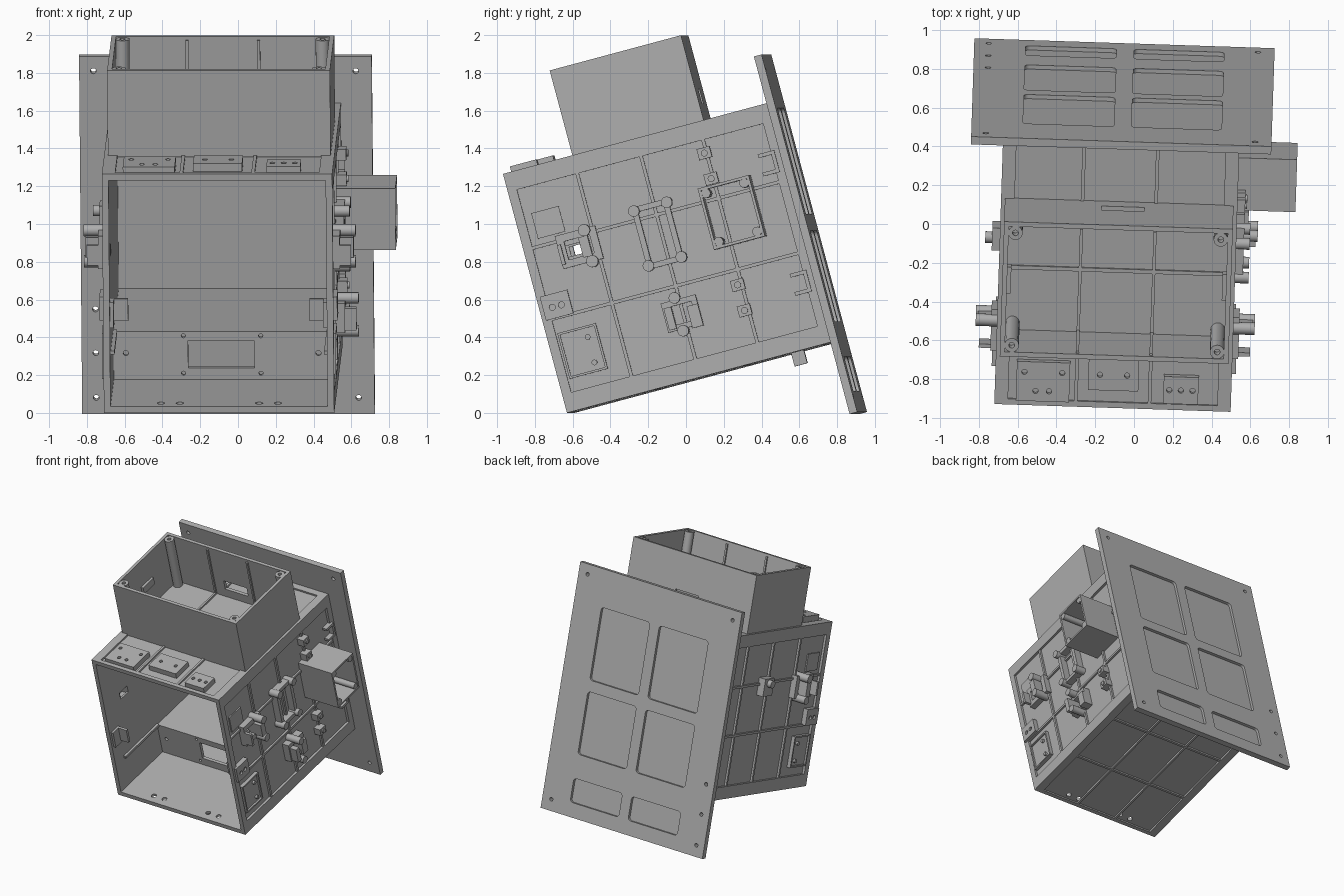
import bpy, bmesh, math
from mathutils import Matrix, Vector

if "Cube" in bpy.data.objects:
    bpy.data.objects.remove(bpy.data.objects["Cube"], do_unlink=True)

grey = bpy.data.materials.new("machine grey")
grey.use_nodes = True
grey.diffuse_color = (0.42, 0.42, 0.42, 1)
grey.node_tree.nodes["Principled BSDF"].inputs["Base Color"].default_value = (0.42, 0.42, 0.42, 1)

# The housing leans back and is turned slightly; parts are laid out square to it
PLACE = (Matrix.Translation((-0.1, -0.61, 0)) @ Matrix.Rotation(math.radians(-1.9), 4, 'Z')
         @ Matrix.Rotation(math.radians(15), 4, 'X'))
W, D, H = 0.61, 1.45, 1.31      # half width, depth, height
SKIN = 0.59                     # recessed panel level
TURN = {'u': Matrix.Rotation(math.pi / 2, 4, 'Y'),
        'v': Matrix.Rotation(math.pi / 2, 4, 'X'), 'w': Matrix()}


class Part:
    """Collects blocks and cylinders into one named mesh."""
    def __init__(self, side=1):
        self.bm, self.side = bmesh.new(), side

    def box(self, u, v, w, round_v=0):
        c = Vector([(a + b) / 2 for a, b in (u, v, w)])
        s = Vector([abs(b - a) for a, b in (u, v, w)])
        c.x *= self.side
        r = bmesh.ops.create_cube(self.bm, size=1, matrix=Matrix.Translation(c) @ Matrix.Diagonal((*s, 1)))
        if round_v:
            edges = {e for p in r["verts"] for e in p.link_edges
                     if abs((e.verts[0].co - e.verts[1].co).y) > s.y / 2}
            bmesh.ops.bevel(self.bm, geom=list(edges), offset=round_v, segments=4, profile=0.5, affect='EDGES')
        return self

    def rod(self, axis, centre, radius, length, sides=20):
        c = Vector(centre)
        c.x *= self.side
        bmesh.ops.create_cone(self.bm, cap_ends=True, segments=sides, radius1=radius, radius2=radius,
                              depth=length, matrix=Matrix.Translation(c) @ TURN[axis])
        return self

    def ring(self, u, v, w, t):
        """Rectangular frame lying in the side plane."""
        self.box(u, v, (w[0], w[0] + t)).box(u, v, (w[1] - t, w[1]))
        inner = (w[0] + t, w[1] - t)
        return self.box(u, (v[0], v[0] + t), inner).box(u, (v[1] - t, v[1]), inner)

    def make(self, name, cutter=None):
        mesh = bpy.data.meshes.new(name)
        bmesh.ops.recalc_face_normals(self.bm, faces=self.bm.faces)
        self.bm.to_mesh(mesh)
        self.bm.free()
        mesh.materials.append(grey)
        ob = bpy.data.objects.new(name, mesh)
        bpy.context.collection.objects.link(ob)
        ob.matrix_world = PLACE
        if cutter:
            cut = cutter.make(name + "_cutter")
            cut.hide_render = True
            mod = ob.modifiers.new("holes", 'BOOLEAN')
            mod.operation, mod.solver, mod.object = 'DIFFERENCE', 'EXACT', cut
            bpy.context.view_layer.update()
            ob.data = bpy.data.meshes.new_from_object(ob.evaluated_get(bpy.context.evaluated_depsgraph_get()))
            ob.modifiers.clear()
            bpy.data.objects.remove(cut, do_unlink=True)
        bpy.context.view_layer.objects.active = ob
        ob.select_set(True)
        bpy.ops.object.shade_smooth_by_angle(angle=math.radians(30))
        ob.select_set(False)
        return ob


THIRDS = (-0.19, 0.19)
SIDE_V, SIDE_W = (0.38, 0.73, 1.07), (0.5, 0.89)

# Side walls with raised border and ribs
for side, tag in ((1, "left"), (-1, "right")):
    slot = Part(side).box((0.5, 0.7), (0.22, 0.28), (0.795, 0.855))
    for v in (0.22, 0.28):
        slot.rod('u', (0.6, v, 0.825), 0.03, 0.25)
    Part(side).box((0.575, SKIN), (0, D), (0, H)).make(tag + "_wall", Part(side).box(
        (0.5, 0.7), (0.2, 0.3), (0.795, 0.855), 0))
    p = Part(side)
    slot.bm.free()
    p.box((SKIN, W), (0, D), (0, 0.1)).box((SKIN, W), (0, D), (1.21, H))
    p.box((SKIN, W), (0, 0.05), (0.1, 1.21)).box((SKIN, W), (1.4, D), (0.1, 1.21))
    for v in SIDE_V:
        p.box((SKIN, 0.607), (v - 0.009, v + 0.009), (0.1, 1.21))
    for w in SIDE_W:
        p.box((SKIN, 0.606), (0.05, 1.4), (w - 0.009, w + 0.009))
    p.make(tag + "_wall_ribs")

# Floor, roof and back panel
drains = Part()
for u in (-0.31, -0.21, 0.21, 0.31):
    drains.rod('w', (u, 0.07, 0.02), 0.02, 0.2)
Part().box((-0.575, 0.575), (0, D), (0.015, 0.035)).make("floor", drains)
Part().box((-0.575, 0.575), (0, D), (H - 0.035, H - 0.015)).make("roof")
Part().box((-0.575, 0.575), (D - 0.03, D - 0.002), (0.035, H - 0.035)).make("back_panel")
for name, low, high, cross in (("floor_ribs", 0, 0.015, (0.48, 0.97)), ("roof_ribs", H - 0.015, H, ())):
    p = Part()
    for s in (-1, 1):
        p.box((s * 0.54, s * 0.59), (0, D), (low, high))
        p.box((s * 0.19 - 0.009, s * 0.19 + 0.009), (0.03, 1.4), (low, high))
    for v0, v1 in [(0, 0.03), (1.4, D)] + [(c - 0.009, c + 0.009) for c in cross]:
        p.box((-0.54, 0.54), (v0, v1), (low, high))
    p.make(name)
Part().box((-0.04, 0.04), (1.21, 1.28), (-0.07, 0.02)).make("bottom_foot")

# Inner divider, shelf and front tabs
window = Part().box((-0.18, 0.17), (0.4, 0.7), (0.1, 0.25))
for s in (-1, 1):
    window.rod('v', (s * 0.51, 0.56, 0.18), 0.014, 0.2)
    for w in (0.07, 0.275):
        window.rod('v', (s * 0.205, 0.56, w), 0.011, 0.2)
Part().box((-0.575, 0.575), (0.55, 0.575), (0.035, 0.3)).make("divider", window)
Part().box((-0.575, 0.575), (0.575, D - 0.03), (0.28, 0.3)).make("shelf")
p = Part()
for s in (-1, 1):
    p.box((s * 0.575, s * 0.48), (0.09, 0.11), (0.48, 0.6))
    p.box((s * 0.575, s * 0.555), (0.02, 0.11), (0.46, 0.6))
    p.box((s * 0.575, s * 0.555), (0.11, 0.55), (0.29, 0.31))
p.make("front_tabs")

# Open hopper on the roof
A, V0, V1, TOP, T = 0.59, 0.38, 1.1, 1.775, 0.025
p = Part().box((-A, A), (V0, V0 + T), (H - 0.01, TOP))
for s in (-1, 1):
    p.box((s * A, s * (A - T)), (V0 + T, V1 - T), (H - 0.01, TOP))
p.box((-A + T, A - T), (V0 + T, V1 - T), (H - 0.01, H + 0.015)).make("hopper")
Part().box((-A, A), (V1 - T, V1), (H - 0.01, TOP)).make(
    "hopper_back", Part().box((-0.09, 0.13), (1, 1.2), (1.4, 1.48)))
p = Part()
for u in THIRDS:
    p.box((u - 0.008, u + 0.008), (V0 + T, V1 - T), (H + 0.01, H + 0.03))
    for v0, v1 in ((V0 + T, V0 + T + 0.012), (V1 - T - 0.012, V1 - T)):
        p.box((u - 0.008, u + 0.008), (v0, v1), (H + 0.03, TOP - 0.02))
p.box((-A + T, A - T), (0.73, 0.75), (H + 0.01, H + 0.028))
for s in (-1, 1):
    p.box((s * 0.565, s * 0.545), (0.66, 0.8), (1.5, 1.56))
p.make("hopper_ribs")
posts, bores = Part(), Part()
for u in (-0.53, 0.53):
    for v in (V0 + 0.06, V1 - 0.06):
        posts.rod('w', (u, v, (H + TOP) / 2), 0.037, TOP - H - 0.01)
        bores.rod('w', (u, v, TOP), 0.015, 0.12)
posts.make("hopper_posts", bores)

# Mounting pads on the roof ahead of the hopper
for name, u, v, holes in (("roof_pad_right", (-0.5, -0.225), (0.03, 0.24), (-0.46, -0.4, -0.33, -0.265)),
                          ("roof_pad_middle", (-0.13, 0.13), (0.1, 0.265), (-0.07, 0.07)),
                          ("roof_pad_left", (0.26, 0.44), (0.04, 0.185), (0.29, 0.35, 0.41))):
    cut = Part()
    for i, h in enumerate(holes):
        mid = (v[0] + v[1]) / 2 + (0.05 * (-1) ** (i * (i - 3) // 2) if len(holes) == 4 else 0)
        cut.rod('w', (h, mid, H + 0.03), 0.014, 0.05)
    Part().box(u, v, (H - 0.02, H + 0.03)).make(name, cut)

# Back plate with rounded pockets and screw holes
cut = Part()
for u in ((-0.51, -0.04), (0.05, 0.515)):
    for w in ((-0.28, -0.09), (0.1, 0.6), (0.69, 1.27)):
        cut.box(u, (D + 0.02, D + 0.1), w, 0.025)
for u, w in ((-0.7, 1.485), (0.69, 1.485), (-0.7, -0.305), (0.69, -0.305), (-0.7, 0.18), (-0.7, -0.06)):
    cut.rod('v', (u, D, w), 0.015, 0.3)
Part().box((-0.775, 0.775), (D, D + 0.042), (-0.395, 1.565)).make("back_plate", cut)

# Fittings found on both side walls
for side, tag in ((1, "left"), (-1, "right")):
    p = Part(side).ring((SKIN, 0.64), (0.18, 0.4), (0.74, 0.92), 0.04)
    p.box((SKIN, 0.71), (0.3, 0.35), (0.77, 0.88)).box((SKIN, 0.7), (0.18, 0.2), (0.76, 0.87))
    for w in (0.91, 0.74):
        p.rod('u', (0.655, 0.34, w), 0.032, 0.13)
    p.make(tag + "_slot_bracket")
    Part(side).ring((SKIN, 0.62), (0.06, 0.27), (0.17, 0.42), 0.012).box(
        (SKIN, 0.605), (0.07, 0.26), (0.18, 0.41)).rod('u', (0.61, 0.21, 0.36), 0.015, 0.025).rod(
        'u', (0.61, 0.21, 0.22), 0.015, 0.025).make(tag + "_lower_cover")
    holes = Part(side).rod('u', (0.63, 0.07, 0.56), 0.016, 0.03).rod('u', (0.63, 0.12, 0.56), 0.016, 0.03)
    Part(side).box((SKIN, 0.63), (0.02, 0.17), (0.5, 0.63)).make(tag + "_front_pad", holes)
    Part(side).box((SKIN, 0.6), (0.09, 0.24), (0.93, 1.07)).make(tag + "_upper_cover")
    p = Part(side)
    for w in (0.345, 1.0):
        for k in (-0.05, 0.05):
            p.box((SKIN, 0.63), (1.33, 1.42), (w + k - 0.01, w + k + 0.01))
        p.box((SKIN, 0.63), (1.4, 1.42), (w - 0.04, w + 0.04))
    p.make(tag + "_rear_hooks")

# Window frame and lower bracket, left wall
p = Part().ring((SKIN, 0.65), (0.61, 0.81), (0.62, 0.96), 0.03)
for v in (0.62, 0.8):
    for w in (0.64, 0.94):
        p.rod('u', (0.635, v, w), 0.03, 0.09)
p.make("window_frame")
p = Part().ring((SKIN, 0.65), (0.63, 0.82), (0.27, 0.43), 0.03)
p.box((SKIN, 0.71), (0.64, 0.68), (0.28, 0.4)).box((SKIN, 0.67), (0.76, 0.82), (0.26, 0.38))
for w in (0.26, 0.44):
    p.rod('u', (0.655, 0.71, w), 0.03, 0.13)
p.make("lower_bracket")
Part(-1).box((SKIN, 0.65), (0.72, 0.84), (0.8, 0.94)).rod('u', (0.65, 0.78, 0.9), 0.03, 0.07).make("right_sensor_bracket")

# Small clips
p = Part()
for v, w in ((1.06, 1.14), (1.06, 1.0), (1.05, 0.42), (1.05, 0.28)):
    p.box((SKIN, 0.65), (v - 0.035, v + 0.035), (w - 0.03, w + 0.03)).rod('u', (0.65, v, w), 0.018, 0.02)
p.make("wall_clips")

# Open connector box on the left wall
V, U, END = (0.985, 1.265), (0.63, 0.965), 0.91
Part().ring((SKIN, END), V, U, 0.015).make("connector_box")
p = Part()
for v in (V[0] + 0.035, V[1] - 0.035):
    for w in (U[0] + 0.035, U[1] - 0.035):
        p.rod('u', ((SKIN + END) / 2, v, w), 0.025, END - SKIN - 0.01)
p.make("connector_posts")
